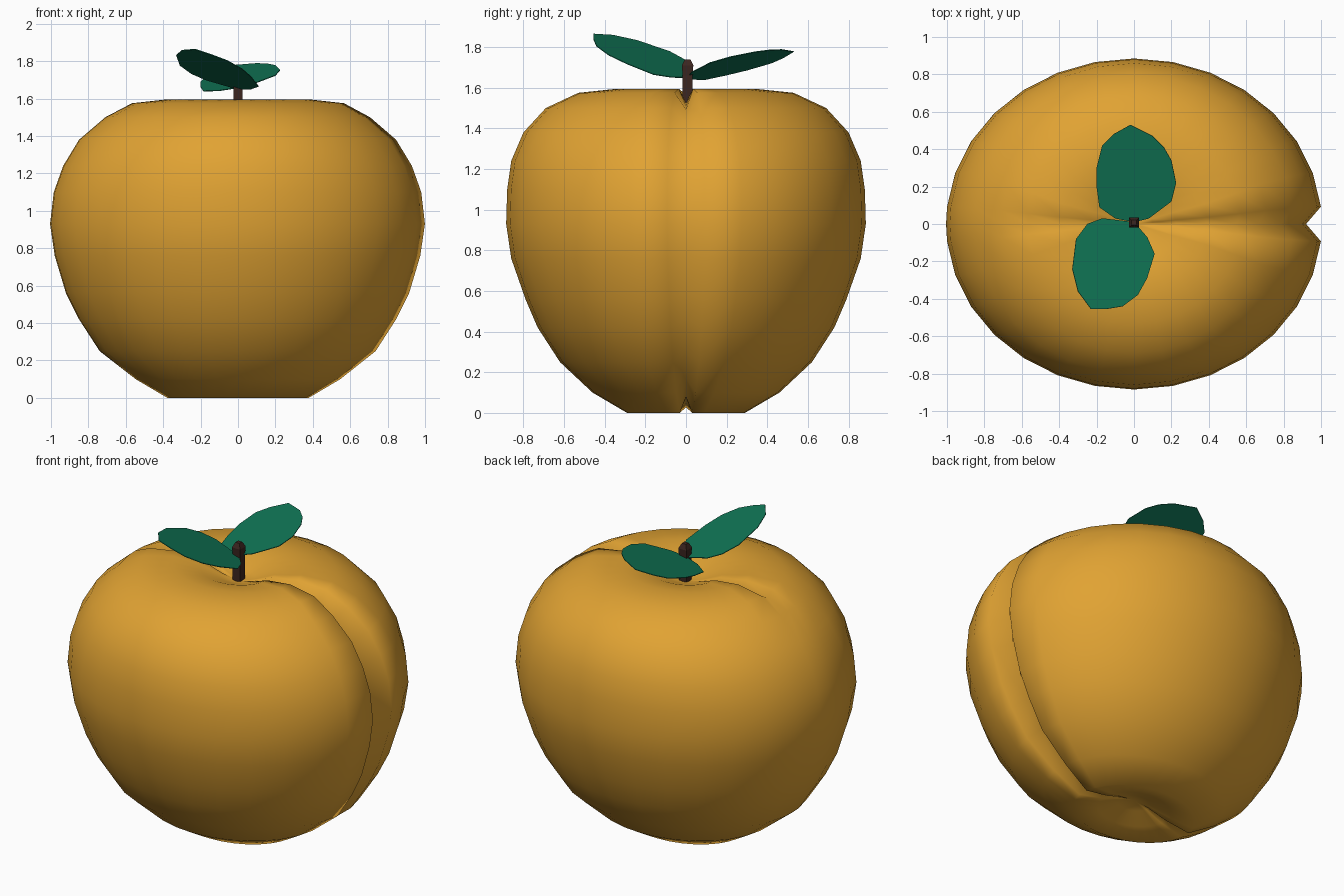
import bpy
import bmesh
import math

default = bpy.data.objects.get("Cube")
if default:
    bpy.data.objects.remove(default, do_unlink=True)


def make_material(name, color):
    mat = bpy.data.materials.new(name)
    mat.use_nodes = True
    mat.diffuse_color = color
    mat.node_tree.nodes["Principled BSDF"].inputs["Base Color"].default_value = color
    return mat


def finish(bm, name, mat, smooth=False):
    bmesh.ops.recalc_face_normals(bm, faces=bm.faces)
    for face in bm.faces:
        face.smooth = smooth
    mesh = bpy.data.meshes.new(name)
    bm.to_mesh(mesh)
    bm.free()
    mesh.materials.append(mat)
    obj = bpy.data.objects.new(name, mesh)
    bpy.context.collection.objects.link(obj)
    return obj


def bridge_rings(bm, rings):
    for low, high in zip(rings, rings[1:]):
        count = len(low)
        for i in range(count):
            j = (i + 1) % count
            bm.faces.new((low[i], low[j], high[j], high[i]))


orange = make_material("orange skin", (0.75, 0.365, 0.033, 1))
green = make_material("leaf green", (0.005, 0.175, 0.09, 1))
brown = make_material("stem brown", (0.045, 0.019, 0.014, 1))

# Fruit profile from the bottom dimple to the top dimple: x radius, y radius, z
PROFILE = [
    (0.1, 0.08, 0.07), (0.22, 0.18, 0.03), (0.38, 0.29, 0),
    (0.55, 0.46, 0.1), (0.74, 0.62, 0.25), (0.85, 0.73, 0.42),
    (0.92, 0.79, 0.56), (0.98, 0.86, 0.76), (1.005, 0.885, 0.93),
    (0.985, 0.88, 1.1), (0.935, 0.86, 1.24), (0.85, 0.8, 1.38),
    (0.71, 0.69, 1.5), (0.57, 0.53, 1.575), (0.39, 0.34, 1.595),
    (0.22, 0.2, 1.57), (0.1, 0.09, 1.525),
]
SIDES = 30


def fruit_angles():
    # Regular sides, plus one extra edge line at each end of the x axis
    step = math.tau / SIDES
    angles = [step * (i + 0.5) for i in range(SIDES)]
    return sorted(angles + [0, math.pi])


def build_fruit():
    bm = bmesh.new()
    rings = []
    last = len(PROFILE) - 1
    for k, (rx, ry, z) in enumerate(PROFILE):
        below, above = PROFILE[max(k - 1, 0)], PROFILE[min(k + 1, last)]
        dr, dz = above[0] - below[0], above[2] - below[2]
        length = math.hypot(dr, dz)
        ring = []
        for angle in fruit_angles():
            # Deep cleft on one side, faint pole creases on the other
            depth = 0
            if angle == 0:
                depth = 0.085 * min(1, rx / 0.4)
            elif angle == math.pi and rx < 0.6:
                depth = 0.03 * min(1, rx / 0.4)
            inset, lift = -depth * dz / length, depth * dr / length
            ring.append(bm.verts.new((
                (rx + inset) * math.cos(angle),
                ry * math.sin(angle), max(z + lift, 0))))
        rings.append(ring)
    bridge_rings(bm, rings)
    # Close the dimples
    for ring, z in ((rings[0], 0.09), (rings[-1], 1.5)):
        pole = bm.verts.new((0, 0, z))
        for i, vert in enumerate(ring):
            bm.faces.new((vert, ring[(i + 1) % len(ring)], pole))
    return finish(bm, "fruit_body", orange, smooth=True)


def build_stem():
    # Square stem with a slightly swollen, bevelled tip
    bm = bmesh.new()
    rings = []
    for half, z in ((0.025, 1.49), (0.025, 1.66), (0.028, 1.71), (0.014, 1.74)):
        corners = ((-1, -1), (1, -1), (1, 1), (-1, 1))
        rings.append([bm.verts.new((x * half, y * half + 0.008, z)) for x, y in corners])
    bridge_rings(bm, rings)
    bm.faces.new(rings[0])
    bm.faces.new(rings[-1])
    return finish(bm, "stem", brown)


def build_leaf(name, outline, base_z, slope_x, slope_y):
    # Flat leaf outline laid on a tilted plane
    bm = bmesh.new()
    bm.faces.new([bm.verts.new((x, y, base_z + slope_x * x + slope_y * y))
                  for x, y in outline])
    leaf = finish(bm, name, green)
    thin = leaf.modifiers.new("thickness", "SOLIDIFY")
    thin.thickness = 0.004
    thin.offset = 0
    return leaf


build_fruit()
build_stem()
build_leaf("front_leaf", [
    (0, 0.01), (-0.17, 0.03), (-0.25, 0), (-0.31, -0.08), (-0.33, -0.24),
    (-0.3, -0.36), (-0.23, -0.455), (-0.15, -0.455), (-0.06, -0.44),
    (0.02, -0.38), (0.07, -0.29), (0.11, -0.16), (0.07, -0.07),
], 1.653, -0.325, -0.3)
build_leaf("back_leaf", [
    (0, 0.01), (0.08, 0.03), (0.2, 0.12), (0.225, 0.22), (0.2, 0.34),
    (0.16, 0.41), (0.1, 0.47), (-0.02, 0.53), (-0.11, 0.48),
    (-0.17, 0.42), (-0.2, 0.3), (-0.2, 0.2), (-0.185, 0.09), (-0.1, 0.03),
], 1.655, 0.2, 0.24)
